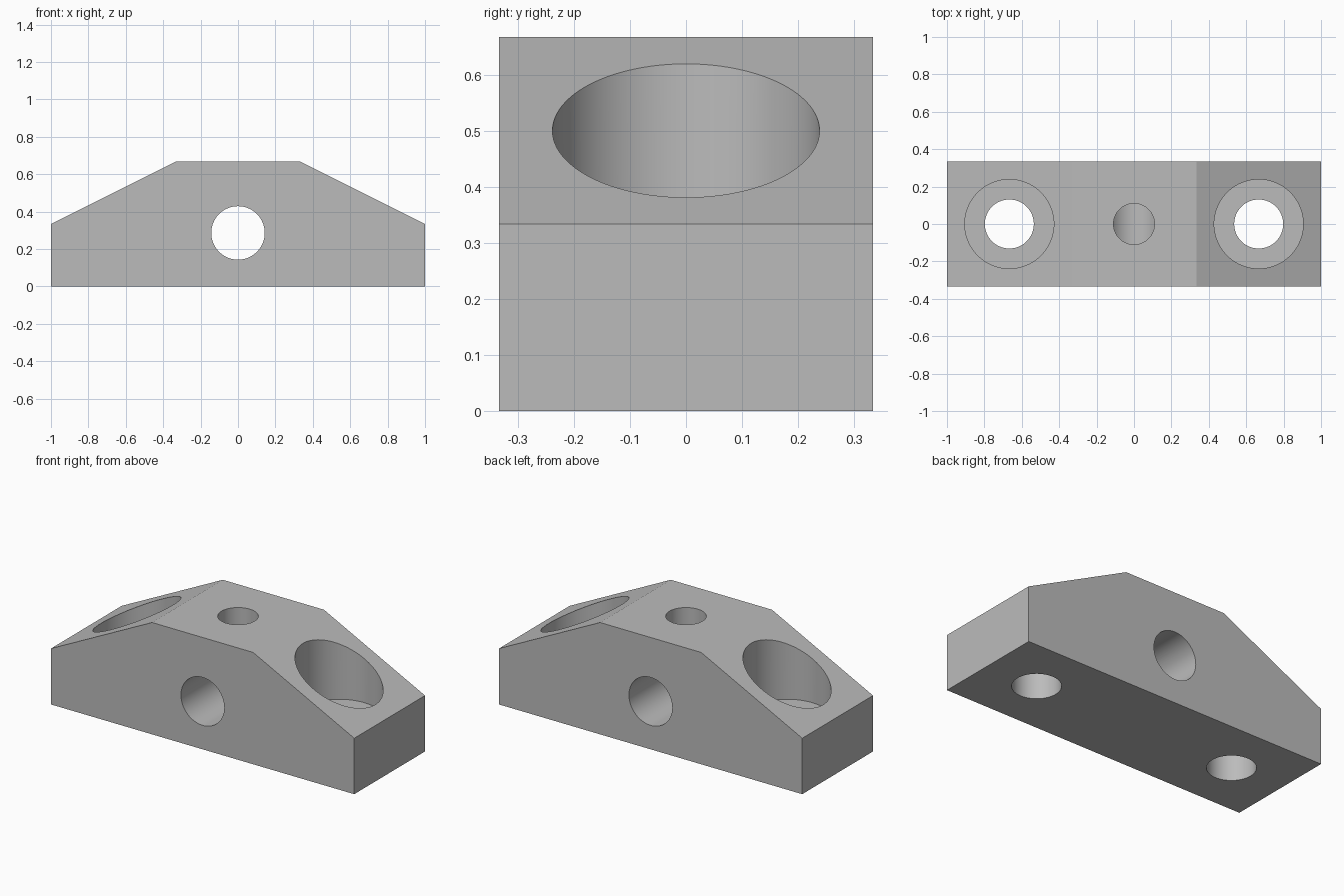
import bpy
import bmesh
from math import pi, radians
from mathutils import Matrix, Vector

cube = bpy.data.objects.get("Cube")
if cube:
    bpy.data.objects.remove(cube, do_unlink=True)

UNIT = 1 / 42          # block is 84 x 28 x 28 units
SIDES = 96

grey = bpy.data.materials.new("plain grey")
grey.use_nodes = True
colour = (0.5, 0.5, 0.5, 1)
grey.diffuse_color = colour
grey.node_tree.nodes["Principled BSDF"].inputs["Base Color"].default_value = colour


def add_object(name, bm):
    bmesh.ops.recalc_face_normals(bm, faces=bm.faces)
    mesh = bpy.data.meshes.new(name)
    bm.to_mesh(mesh)
    bm.free()
    mesh.materials.append(grey)
    obj = bpy.data.objects.new(name, mesh)
    bpy.context.collection.objects.link(obj)
    return obj


def drill(target, x, z, radius, length, sideways=False):
    """Cut a round hole: upwards from z, or along y centred on z."""
    turn = Matrix.Rotation(pi / 2, 4, "X") if sideways else Matrix()
    centre = Vector((x, 0, z if sideways else z + length / 2)) * UNIT
    bm = bmesh.new()
    bmesh.ops.create_cone(bm, cap_ends=True, segments=SIDES,
                          radius1=radius * UNIT, radius2=radius * UNIT,
                          depth=length * UNIT,
                          matrix=Matrix.Translation(centre) @ turn)
    cutter = add_object("hole_cutter", bm)
    cutter.hide_render = True
    mod = target.modifiers.new("hole", "BOOLEAN")
    mod.operation = "DIFFERENCE"
    mod.solver = "EXACT"
    mod.object = cutter
    bpy.context.view_layer.objects.active = target
    bpy.ops.object.modifier_apply(modifier=mod.name)
    bpy.data.objects.remove(cutter, do_unlink=True)


# Block with sloping shoulders, extruded from its front profile
profile = [(-42, 0), (42, 0), (42, 14), (14, 28), (-14, 28), (-42, 14)]
bm = bmesh.new()
face = bm.faces.new([bm.verts.new((x * UNIT, -14 * UNIT, z * UNIT)) for x, z in profile])
extruded = bmesh.ops.extrude_face_region(bm, geom=[face])
moved = [v for v in extruded["geom"] if isinstance(v, bmesh.types.BMVert)]
bmesh.ops.translate(bm, verts=moved, vec=(0, 28 * UNIT, 0))
block = add_object("clamp_block", bm)

# Bolt holes with flat-bottomed counterbores in both shoulders
for side in (-1, 1):
    drill(block, side * 28, 10, 10, 30)
    drill(block, side * 28, -5, 5.5, 20)

# Cross hole through the block, and top hole that meets it
drill(block, 0, 12, 6, 40, sideways=True)
drill(block, 0, 12, 4.6, 25)

# Round hole walls, crisp edges
bpy.ops.object.select_all(action="DESELECT")
block.select_set(True)
bpy.context.view_layer.objects.active = block
bpy.ops.object.shade_smooth_by_angle(angle=radians(12))
